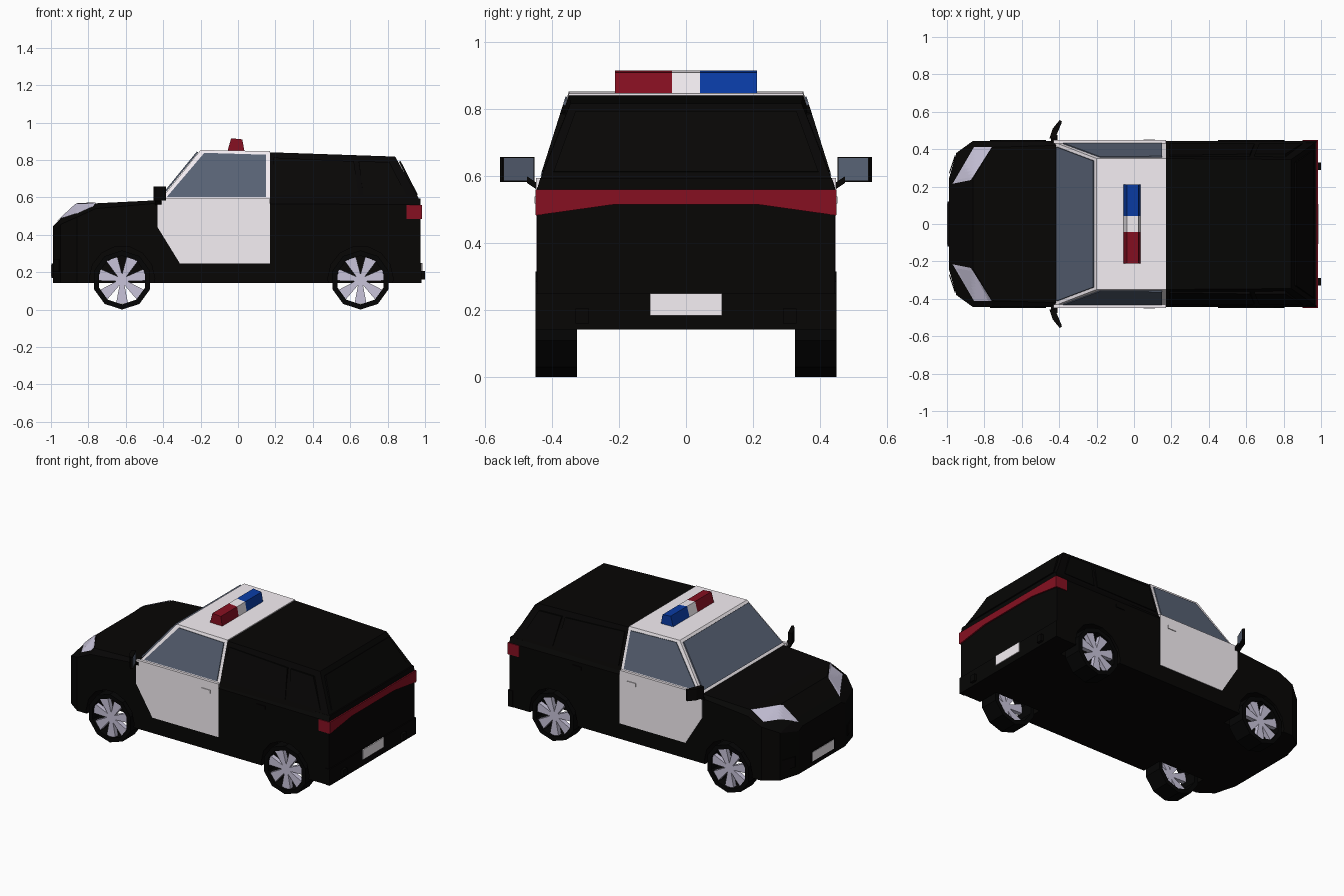
import bpy, bmesh, math
from mathutils import Vector

if "Cube" in bpy.data.objects:
    bpy.data.objects.remove(bpy.data.objects["Cube"])

COL = {"black": (.002, .0017, .0015), "white": (.92, .87, .91), "glass": (.10, .125, .18),
       "red": (.24, .005, .015), "blue": (.003, .045, .38), "silver": (.58, .55, .70),
       "tyre": (.0015, .0015, .0015), "dark": (.0022, .0019, .0017)}
MATS = {}
for k, c in COL.items():
    MATS[k] = bpy.data.materials.new(k)
    MATS[k].diffuse_color = (*c, 1)


def finish(name, bm, col):
    bmesh.ops.recalc_face_normals(bm, faces=bm.faces)
    me = bpy.data.meshes.new(name)
    bm.to_mesh(me)
    bm.free()
    me.materials.append(MATS[col])
    ob = bpy.data.objects.new(name, me)
    bpy.context.collection.objects.link(ob)
    return ob


def add_prism(bm, pts, vec):
    a = [bm.verts.new(p) for p in pts]
    b = [bm.verts.new(Vector(p) + Vector(vec)) for p in pts]
    bm.faces.new(a)
    bm.faces.new(b[::-1])
    for i in range(len(a)):
        j = (i + 1) % len(a)
        bm.faces.new((a[i], b[i], b[j], a[j]))


def prism(name, pts, vec, col, mirror=False):
    """Extrude a polygon along vec, optionally mirrored across y."""
    bm = bmesh.new()
    add_prism(bm, pts, vec)
    if mirror:
        add_prism(bm, [(x, -y, z) for x, y, z in pts], (vec[0], -vec[1], vec[2]))
    return finish(name, bm, col)


def box(name, lo, hi, col, mirror=False):
    pts = [(lo[0], lo[1], lo[2]), (hi[0], lo[1], lo[2]), (hi[0], lo[1], hi[2]), (lo[0], lo[1], hi[2])]
    return prism(name, pts, (0, hi[1] - lo[1], 0), col, mirror)


def hull(name, half, col):
    bm = bmesh.new()
    for x, y, z in half:
        bm.verts.new((x, y, z))
        bm.verts.new((x, -y, z))
    bmesh.ops.convex_hull(bm, input=bm.verts)
    bmesh.ops.dissolve_limit(bm, angle_limit=.01, verts=bm.verts, edges=bm.edges)
    return finish(name, bm, col)


# lower body: sections along x as (x, half width, shoulder z, top half width, top z)
sections = [(-.99, .24, .425, .20, .445), (-.95, .38, .455, .23, .485), (-.86, .445, .495, .24, .568),
            (-.76, .445, .54, .41, .568), (-.42, .445, .57, .42, .585), (.975, .445, .56, .435, .595)]
bm = bmesh.new()
rings = []
for x, w, zs, wt, zt in sections:
    rings.append([bm.verts.new((x, y, z)) for y, z in
                  ((-w, .142), (w, .142), (w, zs), (wt, zt), (-wt, zt), (-w, zs))])
for a, b in zip(rings, rings[1:]):
    for i in range(6):
        j = (i + 1) % 6
        bm.faces.new((a[i], a[j], b[j], b[i]))
bm.faces.new(rings[0])
bm.faces.new(rings[-1])
body = finish("lower_body", bm, "black")

# wheel wells cut out of the body
WHEELS = (-.62, .655)
bm = bmesh.new()
for cx in WHEELS:
    for s in (-1, 1):
        arc = [(cx + .175 * math.cos(i * math.pi / 7), s * .30, .165 + .175 * math.sin(i * math.pi / 7))
               for i in range(14)]
        add_prism(bm, arc, (0, s * .2, 0))
cutter = finish("wheel_well_cutter", bm, "black")
cutter.hide_render = True
mod = body.modifiers.new("wells", "BOOLEAN")
mod.object = cutter
mod.solver = "EXACT"
dg = bpy.context.evaluated_depsgraph_get()
cut_mesh = bpy.data.meshes.new_from_object(body.evaluated_get(dg))
body.modifiers.clear()
body.data = cut_mesh
bpy.data.objects.remove(cutter)
bpy.context.view_layer.update()

# headlights: patches laid on the body's front corners
bm = bmesh.new()
corners = [Vector(p) for p in ((-.97, .215), (-.855, .412), (-.76, .412), (-.872, .235))]
N = 10
for s in (-1, 1):
    grid = []
    for i in range(N + 1):
        u = i / N
        p, q = corners[0].lerp(corners[1], u), corners[3].lerp(corners[2], u)
        row = []
        for j in range(N + 1):
            c = p.lerp(q, j / N)
            hit, loc, nor, _ = body.ray_cast((c.x, s * c.y, 2), (0, 0, -1))
            row.append(bm.verts.new((c.x, s * c.y, (loc.z if hit else .5) + .006)))
        grid.append(row)
    for i in range(N):
        for j in range(N):
            bm.faces.new((grid[i][j], grid[i + 1][j], grid[i + 1][j + 1], grid[i][j + 1]))
finish("headlights", bm, "silver")

# cabin: white front half, black rear half
hull("front_cabin", [(-.425, .437, .575), (-.20, .35, .853), (.17, .35, .847), (.17, .437, .575)], "white")
hull("rear_cabin", [(.17, .437, .575), (.17, .35, .841), (.84, .345, .818), (.972, .437, .585)], "black")


def cabin_y(z):
    return .437 - (z - .575) * .087 / .275


def side_panel(name, xz, col):
    prism(name, [(x, cabin_y(z) - .012, z) for x, z in xz], (0, .017, .003), col, True)


# side windows
side_panel("front_side_window", [(-.38, .60), (-.18, .835), (.15, .825), (.15, .60)], "glass")
side_panel("rear_door_window", [(.19, .61), (.19, .81), (.62, .79), (.645, .61)], "dark")
side_panel("rear_quarter_window", [(.67, .61), (.645, .79), (.81, .785), (.90, .61)], "dark")

# windscreen and tailgate window
prism("windscreen", [(-.409, -.412, .60), (-.409, .412, .60), (-.213, .338, .84), (-.213, -.338, .84)],
      (-.007, 0, .005), "glass")
prism("tailgate_window", [(.952, -.395, .61), (.952, .395, .61), (.86, .33, .79), (.86, -.33, .79)],
      (.009, 0, .005), "dark")

# front doors and handles
prism("front_door", [(x, .43, z) for x, z in
                     ((-.43, .595), (-.43, .44), (-.31, .245), (.17, .245), (.17, .595))],
      (0, .018, 0), "white", True)
box("front_door_handle", (.05, .44, .518), (.112, .453, .54), "white", True)
box("rear_door_handle", (.45, .44, .518), (.512, .45, .54), "black", True)

# tail light band with side wraps
prism("tail_light_band", [(.962, y, z) for y, z in
                          ((-.448, .56), (-.448, .483), (-.22, .515), (.22, .515), (.448, .483), (.448, .56))],
      (.022, 0, 0), "red")
box("tail_light_side", (.90, .43, .485), (.984, .45, .56), "red", True)

# bumpers, plates, small lamps
box("rear_bumper", (.95, -.449, .142), (.982, .449, .25), "black")
box("rear_reflector", (.97, .29, .16), (1.0, .33, .205), "black", True)
box("rear_plate", (.97, -.108, .185), (.987, .108, .25), "white")
box("front_plate_holder", (-.997, -.12, .17), (-.97, .12, .245), "black")
box("front_plate", (-1.0, -.11, .178), (-.98, .11, .238), "white")
prism("fog_lamp", [(-.985, .27, .20), (-.955, .36, .20), (-.955, .36, .27), (-.985, .27, .27)],
      (-.003, .006, 0), "dark", True)

# door mirrors: stalk, housing, glass
prism("mirror_stalk", [(-.445, .43, .57), (-.41, .43, .57), (-.41, .475, .60), (-.445, .475, .60)],
      (0, 0, -.02), "black", True)
prism("mirror_housing", [(-.452, .458, .583), (-.425, .453, .583), (-.385, .548, .583),
                         (-.397, .556, .583), (-.435, .51, .583)], (0, 0, .075), "black", True)
prism("mirror_glass", [(-.425, .457, .587), (-.389, .544, .587), (-.389, .544, .654), (-.425, .457, .654)],
      (.003, -.001, 0), "glass", True)

# roof light bar
for name, y0, y1, col in (("light_bar_red", -.212, -.042, "red"), ("light_bar_centre", -.042, .042, "white"),
                          ("light_bar_blue", .042, .212, "blue")):
    prism(name, [(x, y0, z) for x, z in ((-.057, .843), (.035, .843), (.023, .91), (-.037, .916))],
          (0, y1 - y0, 0), col)

# wheels: ten-sided tyre ring with wedge spokes
for label, cx in zip(("front", "rear"), WHEELS):
    for side, s in (("left", 1), ("right", -1)):
        bm = bmesh.new()
        loops = []
        for i in range(10):
            t = -math.pi / 2 + i * math.pi / 5
            loops.append([bm.verts.new((cx + r * math.cos(t), s * y, .158 + r * math.sin(t)))
                          for r, y in ((.158, .325), (.158, .449), (.13, .449), (.13, .325))])
        for i in range(10):
            a, b = loops[i], loops[(i + 1) % 10]
            for k in range(4):
                m = (k + 1) % 4
                bm.faces.new((a[k], a[m], b[m], b[k]))
        finish(f"{label}_{side}_tyre", bm, "tyre")
        bm = bmesh.new()
        for i in range(7):
            t = -math.pi / 2 + i * math.tau / 7
            c, n = math.cos(t), math.sin(t)
            pts = [(cx + r * c - w * n, s * .405, .158 + r * n + w * c)
                   for r, w in ((.0, -.008), (.126, -.032), (.126, .032), (.0, .008))]
            add_prism(bm, pts, (0, s * .03, 0))
        finish(f"{label}_{side}_spokes", bm, "silver")

for m in bpy.data.materials:
    if m.users and not m.is_grease_pencil:
        m.use_nodes = True
        m.node_tree.nodes["Principled BSDF"].inputs["Base Color"].default_value = m.diffuse_color
